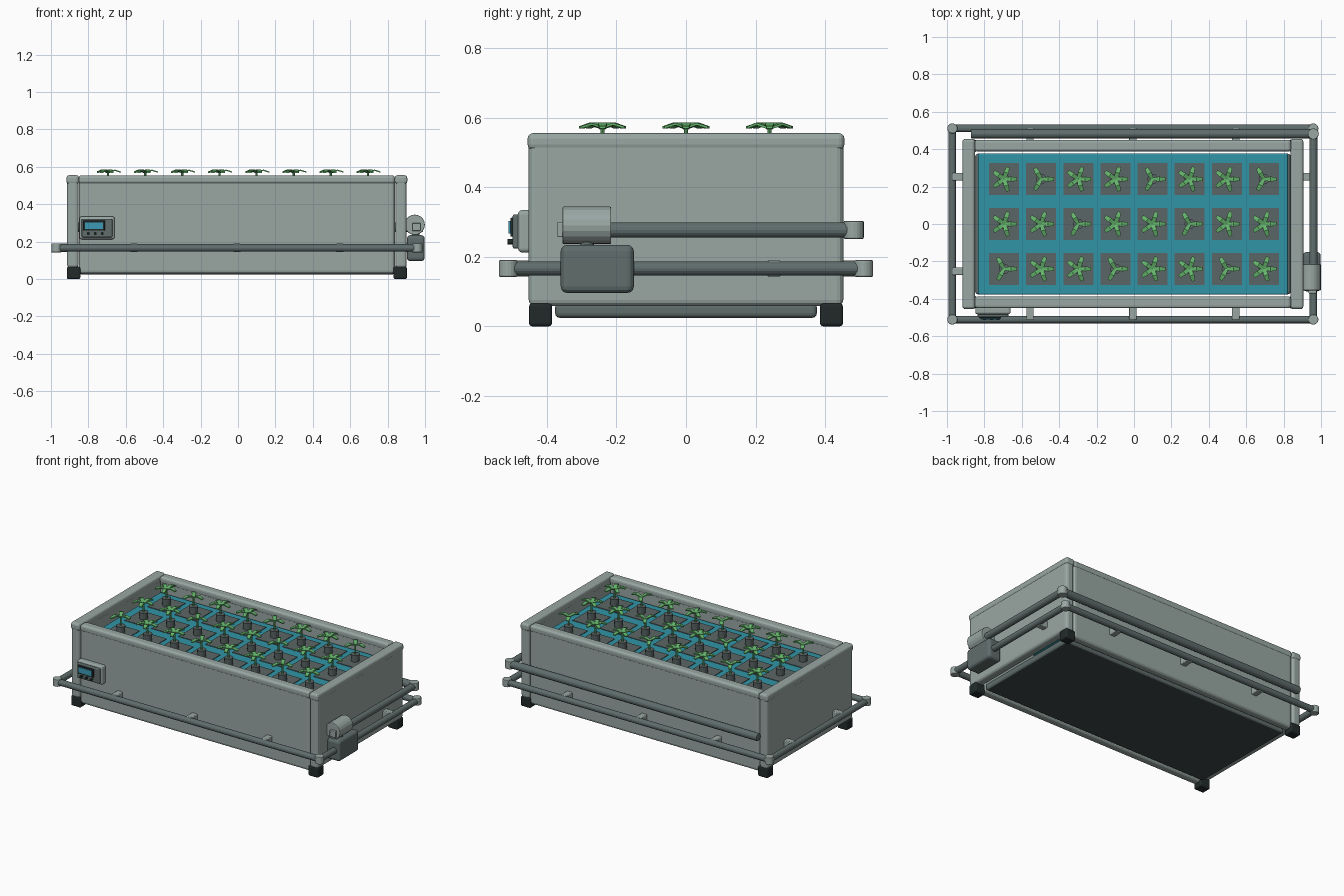
import bpy
import bmesh
import math
from mathutils import Matrix, Vector

cube = bpy.data.objects.get("Cube")
if cube:
    bpy.data.objects.remove(cube, do_unlink=True)


def material(name, rgb):
    m = bpy.data.materials.new(name)
    m.use_nodes = True
    m.diffuse_color = (*rgb, 1)
    node = next(n for n in m.node_tree.nodes if n.type == 'BSDF_PRINCIPLED')
    node.inputs["Base Color"].default_value = (*rgb, 1)
    return m


LIGHT = material("light grey", (0.32, 0.39, 0.37))
DARK = material("dark grey", (0.115, 0.153, 0.15))
UNDER = material("underside grey", (0.05, 0.065, 0.065))
PAD = material("pad grey", (0.105, 0.133, 0.133))
BLACK = material("black rubber", (0.016, 0.023, 0.023))
TEAL = material("teal", (0.03, 0.30, 0.39))
SCREEN = material("screen blue", (0.045, 0.33, 0.47))
GREEN = material("leaf green", (0.13, 0.46, 0.15))

CX = -0.006   # centre of the planter body


def finish(name, bm, mat):
    bmesh.ops.recalc_face_normals(bm, faces=bm.faces)
    mesh = bpy.data.meshes.new(name)
    bm.to_mesh(mesh)
    bm.free()
    mesh.materials.append(mat)
    obj = bpy.data.objects.new(name, mesh)
    bpy.context.collection.objects.link(obj)
    return obj


def add_box(bm, lo, hi):
    lo, hi = Vector(lo), Vector(hi)
    mat = Matrix.Translation((lo + hi) / 2) @ Matrix.Diagonal((*(hi - lo), 1))
    bmesh.ops.create_cube(bm, size=1, matrix=mat)


def box(name, lo, hi, mat, bevel=0.0):
    bm = bmesh.new()
    add_box(bm, lo, hi)
    if bevel:
        bmesh.ops.bevel(bm, geom=bm.edges[:], offset=bevel, segments=3,
                        profile=0.5, affect='EDGES')
    return finish(name, bm, mat)


def add_rod(bm, a, b, r, sides=16, r2=None):
    a, b = Vector(a), Vector(b)
    rot = (b - a).to_track_quat('Z', 'Y').to_matrix().to_4x4()
    bmesh.ops.create_cone(bm, cap_ends=True, segments=sides, radius1=r,
                          radius2=r if r2 is None else r2, depth=(b - a).length,
                          matrix=Matrix.Translation((a + b) / 2) @ rot)


def rod(name, a, b, r, mat, sides=16, bevel=0.0):
    bm = bmesh.new()
    add_rod(bm, a, b, r, sides)
    if bevel:
        rims = [e for e in bm.edges if any(len(f.verts) > 4 for f in e.link_faces)]
        bmesh.ops.bevel(bm, geom=rims, offset=bevel, segments=2, profile=0.5, affect='EDGES')
    return finish(name, bm, mat)


# Planter walls and their top rims
for side, s in (("right", -1), ("left", 1)):
    x0, x1 = sorted((CX + s * 0.847, CX + s * 0.908))
    box(side + "_wall", (x0, -0.452, 0.058), (x1, 0.452, 0.535), LIGHT, 0.018)
    box(side + "_rim", (x0 - 0.003, -0.455, 0.507), (x1 + 0.003, 0.455, 0.555), LIGHT, 0.015)
for side, s in (("front", -1), ("back", 1)):
    y0, y1 = sorted((s * 0.39, s * 0.447))
    box(side + "_wall", (CX - 0.845, y0, 0.028), (CX + 0.845, y1, 0.535), LIGHT, 0.018)
    box(side + "_rim", (CX - 0.845, y0 - 0.003, 0.508), (CX + 0.845, y1 + 0.003, 0.554), LIGHT, 0.015)

# Base slab with a darker underside
base = box("base_slab", (CX - 0.843, -0.376, 0.024), (CX + 0.843, 0.376, 0.068), DARK, 0.014)
base.data.materials.append(UNDER)
for p in base.data.polygons:
    if p.normal.z < -0.9:
        p.material_index = 1

# Feet
for sx in (-1, 1):
    for sy in (-1, 1):
        x, y = CX + sx * 0.873, sy * 0.418
        box("foot", (x - 0.036, y - 0.033, 0), (x + 0.036, y + 0.033, 0.066), BLACK, 0.009)

# Growing tray
box("tray", (CX - 0.829, -0.378, 0.40), (CX + 0.829, 0.378, 0.46), TEAL, 0.01)

# Pads, cups and seedlings
pads, cups, leaves = bmesh.new(), bmesh.new(), bmesh.new()


def add_leaf(bm, x, y, angle):
    # blunt, gently arched blade: (distance, half width, height)
    turn = Matrix.Rotation(angle, 3, 'Z')
    rows = []
    for d, w, z in ((0.0, 0.008, 0.566), (0.036, 0.0135, 0.578), (0.068, 0.009, 0.568)):
        rows.append([bm.verts.new(turn @ Vector((d, k * w, z + t)) + Vector((x, y, 0)))
                     for k, t in ((-1, 0), (1, 0), (1, 0.007), (-1, 0.007))])
    for a, b in zip(rows, rows[1:]):
        for i in range(4):
            j = (i + 1) % 4
            bm.faces.new((a[i], a[j], b[j], b[i]))
    bm.faces.new(rows[0])
    bm.faces.new(rows[-1])


for j in range(3):
    for i in range(8):
        x, y = (i - 3.5) * 0.1985, (1 - j) * 0.24
        add_box(pads, (x - 0.08, y - 0.085, 0.457), (x + 0.08, y + 0.085, 0.464))
        add_rod(cups, (x, y, 0.462), (x, y, 0.51), 0.025, 12, 0.028)
        add_rod(leaves, (x, y, 0.505), (x, y, 0.572), 0.006, 8)
        count = 3 if (i - j) % 3 == 1 else 5
        for k in range(count):
            add_leaf(leaves, x, y, k * math.tau / count)
finish("pads", pads, PAD)
finish("cups", cups, PAD)
finish("seedlings", leaves, GREEN)

# Lower pipe loop with corner joints and stand-off brackets
PX, PY, PZ = 0.965, 0.511, 0.166
RX, LX = CX - PX, CX + PX
for s in (-1, 1):
    rod("long_pipe", (RX, s * PY, PZ), (LX, s * PY, PZ), 0.02, DARK)
    rod("short_pipe", (CX + s * PX, -PY, PZ), (CX + s * PX, PY, PZ), 0.02, DARK)
    for x in (RX, LX):
        rod("corner_joint", (x, s * PY, PZ - 0.024), (x, s * PY, PZ + 0.024), 0.027, LIGHT, 20, 0.004)
    for x in (-0.55, 0, 0.55):
        y0, y1 = sorted((s * 0.43, s * PY))
        box("bracket", (CX + x - 0.02, y0, PZ - 0.023), (CX + x + 0.02, y1, PZ + 0.023), LIGHT, 0.005)
    for y in (-0.253, 0.253):
        x0, x1 = sorted((CX + s * 0.89, CX + s * PX))
        box("bracket", (x0, y - 0.02, PZ - 0.023), (x1, y + 0.02, PZ + 0.023), LIGHT, 0.005)

# Upper feed pipe, from the pump round to the back
rod("feed_pipe_side", (LX, -0.22, 0.277), (LX, 0.482, 0.277), 0.022, DARK)
rod("feed_pipe_back", (LX, 0.482, 0.277), (-0.872, 0.482, 0.277), 0.025, DARK, 16, 0.006)
rod("feed_joint", (LX, 0.482, 0.251), (LX, 0.482, 0.303), 0.029, LIGHT, 20, 0.004)

# Pump
box("pump_base", (0.903, -0.36, 0.096), (0.998, -0.15, 0.234), DARK, 0.018)
rod("pump_neck", (0.95, -0.285, 0.22), (0.95, -0.285, 0.26), 0.02, DARK)
rod("pump_motor", (0.945, -0.355, 0.29), (0.945, -0.215, 0.29), 0.054, LIGHT, 20, 0.004)
box("pump_outlet", (0.933, -0.371, 0.256), (0.975, -0.35, 0.3), LIGHT, 0.004)

# Control panel
box("panel_case", (-0.848, -0.483, 0.212), (-0.66, -0.44, 0.334), LIGHT, 0.012)
box("panel_face", (-0.836, -0.498, 0.223), (-0.672, -0.475, 0.322), DARK, 0.006)
box("screen_frame", (-0.828, -0.505, 0.258), (-0.711, -0.495, 0.312), BLACK, 0.003)
box("screen", (-0.817, -0.51, 0.267), (-0.722, -0.502, 0.303), SCREEN)
for x in (-0.8, -0.763, -0.726):
    rod("button", (x, -0.513, 0.243), (x, -0.49, 0.243), 0.008, BLACK, 12)
